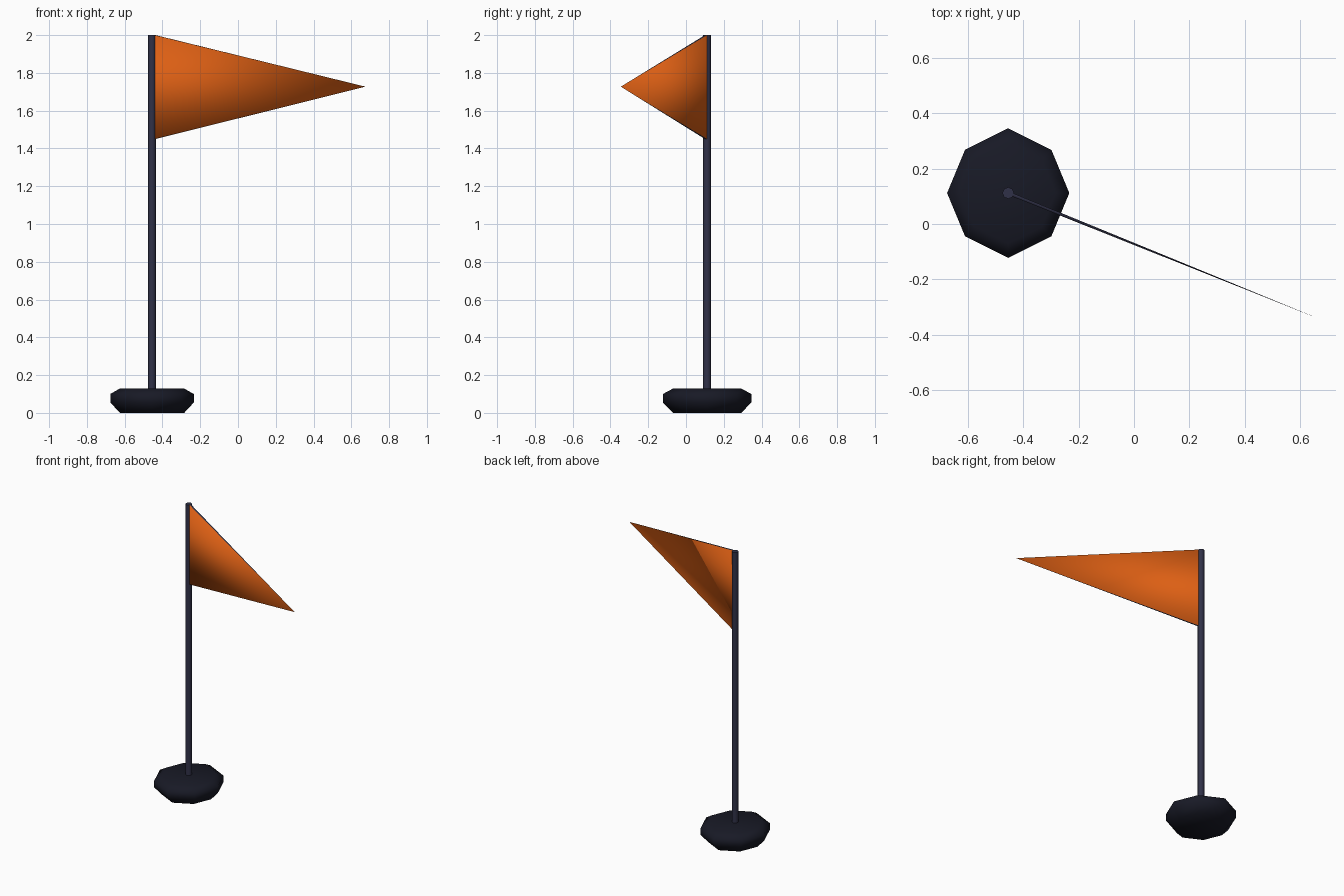
import bpy, bmesh, math
from mathutils import Vector

if "Cube" in bpy.data.objects:
    bpy.data.objects.remove(bpy.data.objects["Cube"])

CX, CY = -0.455, 0.112      # pole axis


def material(name, rgb):
    m = bpy.data.materials.new(name)
    m.diffuse_color = (*rgb, 1)
    m.use_nodes = True
    m.node_tree.nodes["Principled BSDF"].inputs["Base Color"].default_value = m.diffuse_color
    return m


navy = material("navy", (0.03, 0.031, 0.065))
black = material("near_black", (0.009, 0.010, 0.019))
orange = material("orange", (0.72, 0.115, 0.007))


def finish(name, bm, mats):
    bmesh.ops.recalc_face_normals(bm, faces=bm.faces[:])
    me = bpy.data.meshes.new(name)
    bm.to_mesh(me)
    bm.free()
    for m in mats:
        me.materials.append(m)
    ob = bpy.data.objects.new(name, me)
    bpy.context.collection.objects.link(ob)
    return ob


def lathe(name, profile, sides, mat, stretch_y=1.0):
    """Stack of rings; stretch_y pulls out only the front and back corners."""
    bm = bmesh.new()
    rings = []
    for r, z in profile:
        ring = []
        for i in range(sides):
            a = 2 * math.pi * i / sides
            k = stretch_y if abs(math.cos(a)) < 1e-6 else 1.0
            ring.append(bm.verts.new((CX + r * math.cos(a), CY + k * r * math.sin(a), z)))
        rings.append(ring)
    for lo, hi in zip(rings, rings[1:]):
        for i in range(sides):
            j = (i + 1) % sides
            bm.faces.new((lo[i], lo[j], hi[j], hi[i]))
    bm.faces.new(rings[0])
    bm.faces.new(rings[-1])
    for f in bm.faces:
        f.smooth = len(f.verts) == 4 or name == "base"
    return finish(name, bm, [mat])


# Weighted base: octagonal, bevelled above and below
lathe("base", [(0.170, 0.0), (0.221, 0.055), (0.221, 0.10), (0.172, 0.128)], 8, black, 1.06)

# Pole
lathe("pole", [(0.021, 0.11), (0.021, 2.0)], 8, navy)

# Pennant: thin wedge tapering to a point, orange sides and navy rims
tip_pos = Vector((0.675, -0.345, 1.727))
along = Vector((tip_pos.x - CX, tip_pos.y - CY, 0)).normalized()
across = Vector((-along.y, along.x, 0)) * 0.006
start = Vector((CX, CY, 0)) + along * 0.017
bm = bmesh.new()
corners = [bm.verts.new(start + across * s + Vector((0, 0, z)))
           for s, z in ((-1, 1.45), (-1, 2.0), (1, 2.0), (1, 1.45))]
tip = bm.verts.new(tip_pos)
for i in range(4):
    f = bm.faces.new((corners[i], corners[(i + 1) % 4], tip))
    f.material_index = i % 2
    f.smooth = True
cap = bm.faces.new(corners)
cap.material_index = 1
finish("pennant", bm, [orange, navy])
